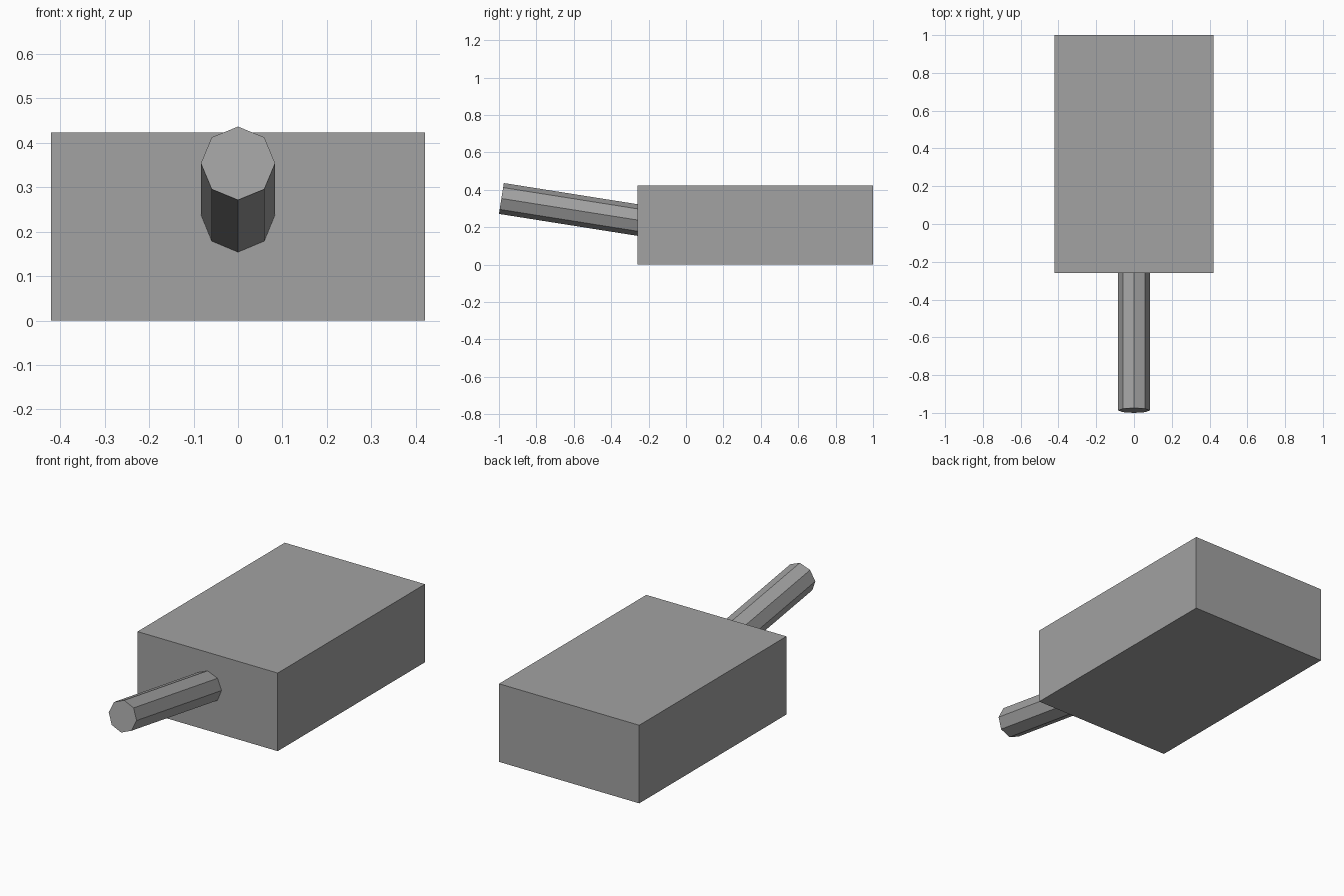
import bpy
import math
from mathutils import Vector

cube = bpy.data.objects.get("Cube")
if cube:
    bpy.data.objects.remove(cube, do_unlink=True)

GREY = (0.36, 0.36, 0.36, 1.0)
grey = bpy.data.materials.new("plain grey")
grey.use_nodes = True
grey.diffuse_color = GREY
grey.node_tree.nodes["Principled BSDF"].inputs["Base Color"].default_value = GREY


def finish(name):
    """Name the active object and give it the grey material."""
    obj = bpy.context.object
    obj.name = obj.data.name = name
    obj.data.materials.append(grey)
    return obj


# Block body
WIDTH, HEIGHT, FRONT, BACK = 0.84, 0.423, -0.26, 1.0
bpy.ops.mesh.primitive_cube_add(size=1, location=(0, (FRONT + BACK) / 2, HEIGHT / 2))
body = finish("body")
body.scale = (WIDTH, BACK - FRONT, HEIGHT)
bpy.ops.object.transform_apply(location=False, rotation=False, scale=True)

# Eight-sided barrel, raised 9 degrees, its root sunk into the body
RADIUS, LENGTH, PITCH = 0.0835, 0.80, math.radians(9)
tip = Vector((0, -0.987, 0.3535))
aim = Vector((0, -math.cos(PITCH), math.sin(PITCH)))
bpy.ops.mesh.primitive_cylinder_add(
    vertices=8, radius=RADIUS, depth=LENGTH,
    location=tip - aim * LENGTH / 2,
    rotation=(math.pi / 2 - PITCH, 0, 0))
finish("barrel")
